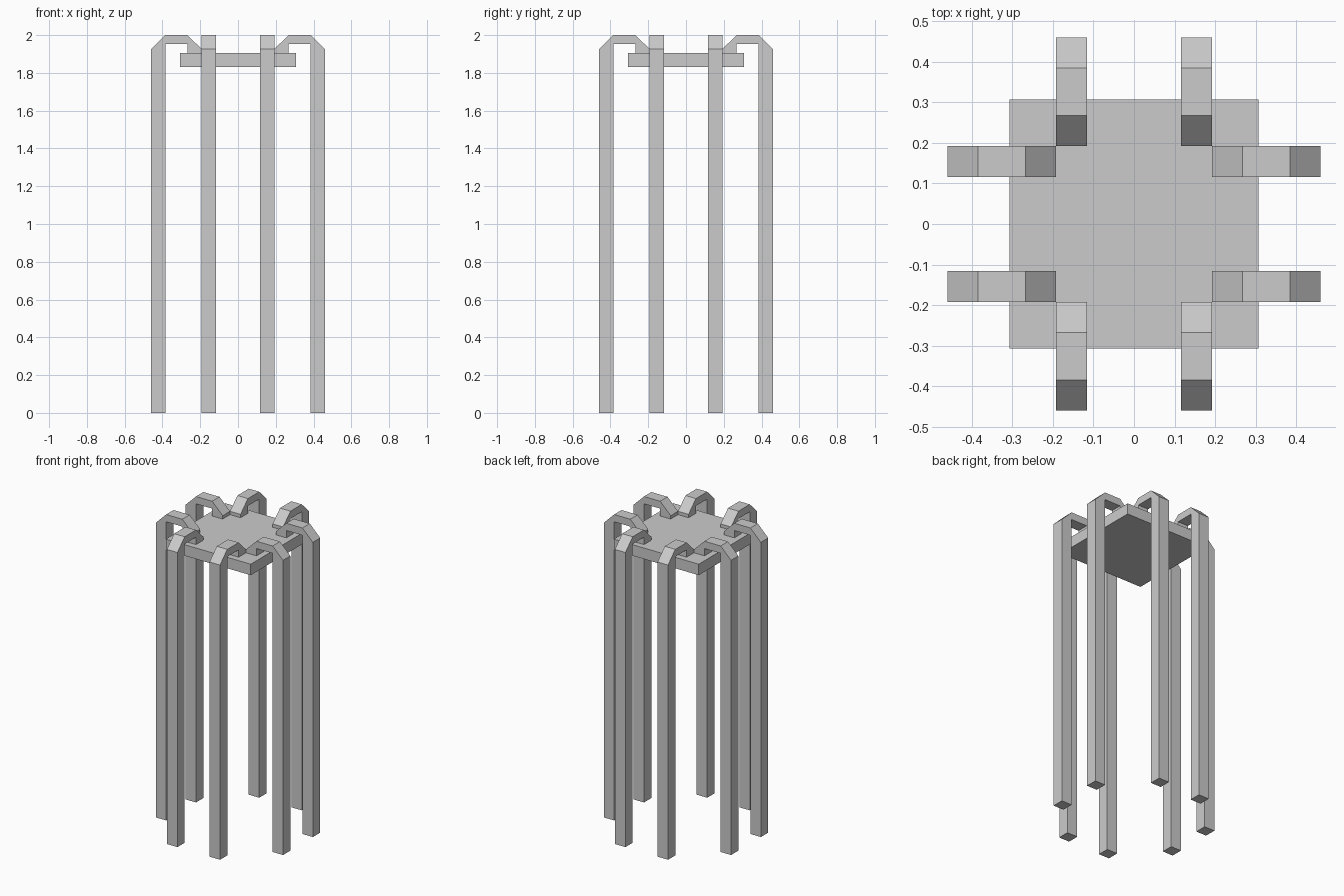
import bpy, bmesh
from math import pi
from mathutils import Matrix

if "Cube" in bpy.data.objects:
    bpy.data.objects.remove(bpy.data.objects["Cube"])

# Side outline of one hooked leg: (distance from centre, height)
LEG_PROFILE = [(0.46, 0), (0.46, 1.926), (0.385, 2.0), (0.268, 2.0),
               (0.192, 1.926), (0.192, 1.904), (0.268, 1.904),
               (0.268, 1.952), (0.385, 1.952), (0.385, 0)]
LEG_INNER, LEG_WIDTH = 0.116, 0.076


def finish(name, bm):
    bmesh.ops.recalc_face_normals(bm, faces=bm.faces)
    mesh = bpy.data.meshes.new(name)
    bm.to_mesh(mesh)
    bm.free()
    obj = bpy.data.objects.new(name, mesh)
    bpy.context.collection.objects.link(obj)
    return obj


def hooked_leg(name, y, angle):
    bm = bmesh.new()
    face = bm.faces.new([bm.verts.new((x, y, z)) for x, z in LEG_PROFILE])
    ext = bmesh.ops.extrude_face_region(bm, geom=[face])
    verts = [g for g in ext["geom"] if isinstance(g, bmesh.types.BMVert)]
    bmesh.ops.translate(bm, verts=verts, vec=(0, LEG_WIDTH, 0))
    bmesh.ops.rotate(bm, verts=bm.verts, matrix=Matrix.Rotation(angle, 3, 'Z'))
    return finish(name, bm)


# Square seat plate
bm = bmesh.new()
bmesh.ops.create_cube(bm, size=1, matrix=Matrix.Translation((0, 0, 1.868))
                      @ Matrix.Diagonal((0.614, 0.614, 0.072, 1)))
finish("seat", bm)

# Two hooked legs on each of the four sides
for i, side in enumerate(("right", "back", "left", "front")):
    hooked_leg(f"{side}_leg_a", LEG_INNER, i * pi / 2)
    hooked_leg(f"{side}_leg_b", -LEG_INNER - LEG_WIDTH, i * pi / 2)
